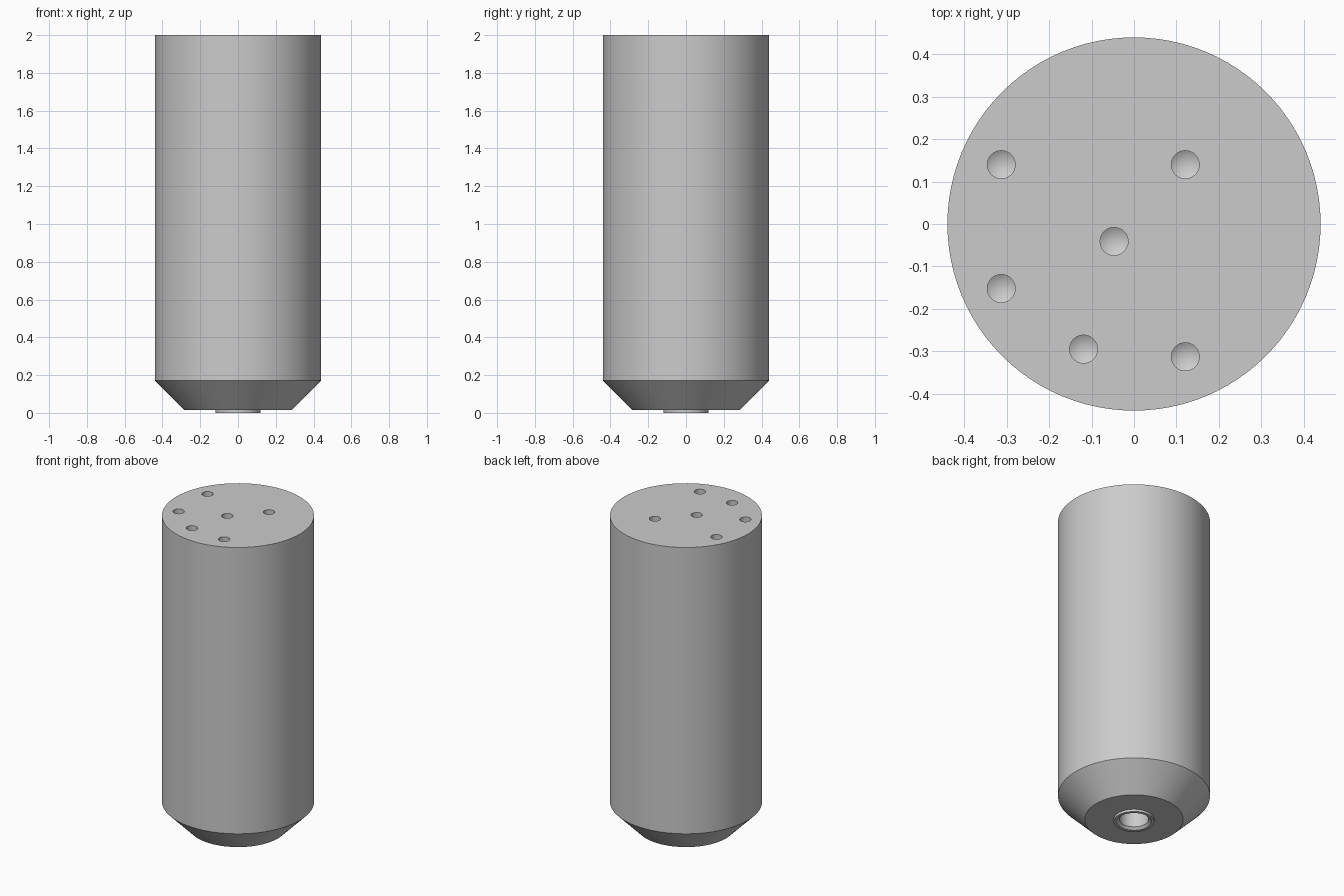
import bpy, bmesh
from math import tau, tan, radians

cube = bpy.data.objects.get("Cube")
if cube:
    bpy.data.objects.remove(cube, do_unlink=True)

# One plain metal colour
grey = bpy.data.materials.new("machined_grey")
grey.use_nodes = True
colour = (0.6, 0.6, 0.6, 1)
grey.diffuse_color = colour
grey.node_tree.nodes["Principled BSDF"].inputs["Base Color"].default_value = colour


def lathe(bm, profile, centre=(0, 0), sides=96):
    """Revolve a closed (radius, z) profile around a vertical axis."""
    cx, cy = centre
    verts = [bm.verts.new((cx + r, cy, z)) for r, z in profile]
    edges = [bm.edges.new(pair) for pair in zip(verts, verts[1:])]
    bmesh.ops.spin(bm, geom=verts + edges, cent=(cx, cy, 0), axis=(0, 0, 1),
                   angle=tau, steps=sides, use_duplicate=False)


def finish(bm, name):
    bmesh.ops.remove_doubles(bm, verts=bm.verts, dist=1e-5)
    bmesh.ops.recalc_face_normals(bm, faces=bm.faces)
    mesh = bpy.data.meshes.new(name)
    bm.to_mesh(mesh)
    bm.free()
    mesh.materials.append(grey)
    obj = bpy.data.objects.new(name, mesh)
    bpy.context.collection.objects.link(obj)
    return obj


# Body: bored boss, flat base, chamfer, barrel and flat top
BORE = 0.085
bm = bmesh.new()
lathe(bm, [(0, 0.40), (BORE, 0.35), (BORE, 0.015), (0.1, 0), (0.118, 0),
           (0.118, 0.015), (0.285, 0.015), (0.44, 0.172), (0.44, 2), (0, 2)])
body = finish(bm, "cylinder_body")

# Drilled holes with pointed ends, cut into the top
HOLE, DEPTH = 0.033, 0.15
TIP = HOLE / tan(radians(59))
holes = [(-0.313, 0.14), (0.121, 0.14), (-0.047, -0.041),
         (-0.313, -0.152), (-0.119, -0.295), (0.121, -0.313)]
bm = bmesh.new()
for spot in holes:
    lathe(bm, [(0, 2 - DEPTH - TIP), (HOLE, 2 - DEPTH), (HOLE, 2.1), (0, 2.1)],
          spot, 32)
drill = finish(bm, "drill_cutter")
drill.hide_render = True

cut = body.modifiers.new("drilled_holes", 'BOOLEAN')
cut.operation = 'DIFFERENCE'
cut.solver = 'EXACT'
cut.object = drill
bpy.ops.object.select_all(action='DESELECT')
body.select_set(True)
bpy.context.view_layer.objects.active = body
bpy.ops.object.modifier_apply(modifier=cut.name)
bpy.data.objects.remove(drill, do_unlink=True)
bpy.ops.object.shade_smooth_by_angle(angle=radians(25))
